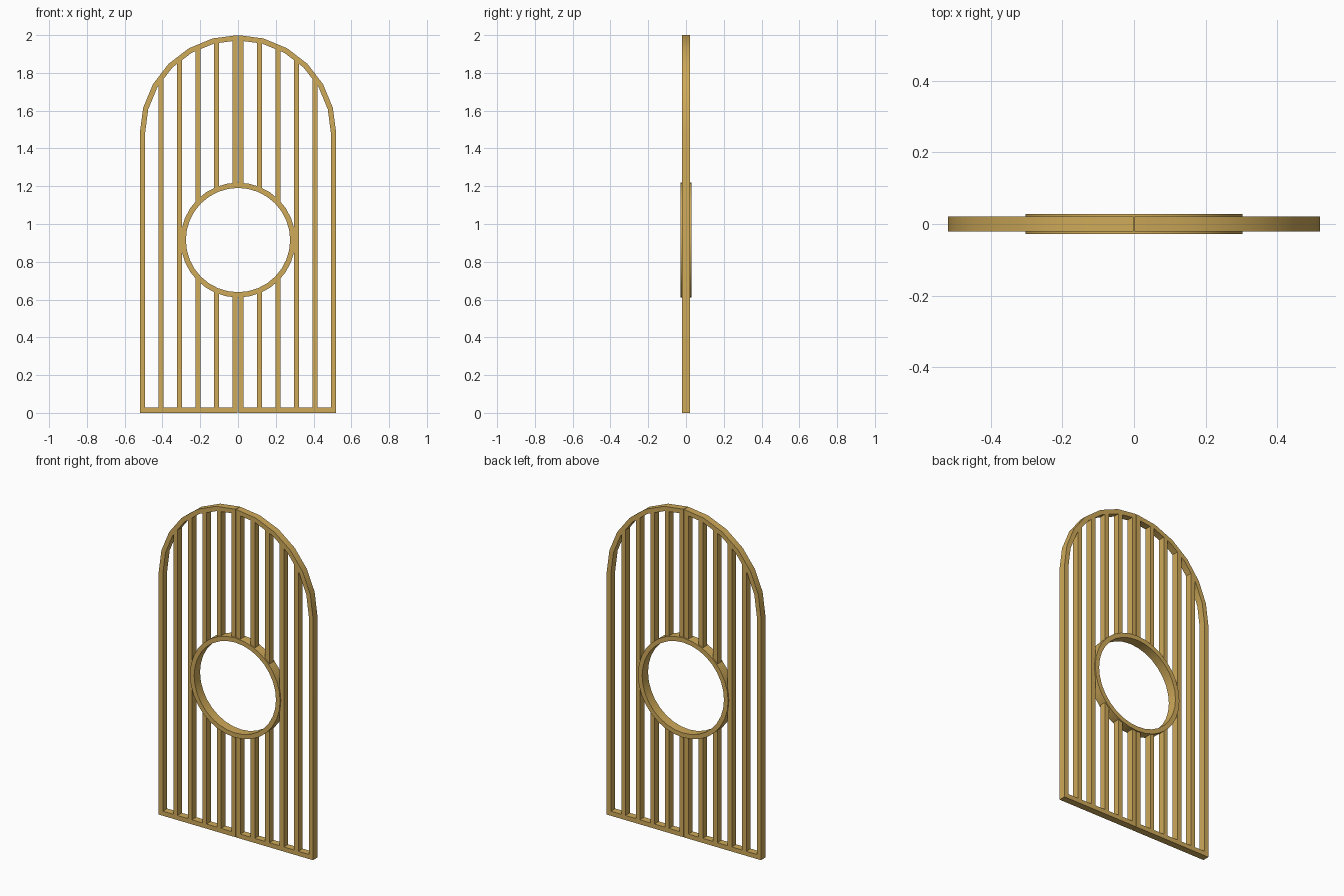
import bpy, bmesh, math

if "Cube" in bpy.data.objects:
    bpy.data.objects.remove(bpy.data.objects["Cube"])

W, T, D = 0.52, 0.028, 0.042      # half width, bar thickness, depth
SPRING, GAP = 1.48, 0.002         # arch spring height, half gap between leaves
RZ, RO, RI, RD = 0.915, 0.304, 0.276, 0.057   # ring centre, radii, depth

mat = bpy.data.materials.new("brass")
mat.diffuse_color = (0.62, 0.40, 0.10, 1)
mat.use_nodes = True
mat.node_tree.nodes["Principled BSDF"].inputs["Base Color"].default_value = mat.diffuse_color


def finish(bm, name, mirror=False):
    bmesh.ops.recalc_face_normals(bm, faces=bm.faces)
    me = bpy.data.meshes.new(name)
    bm.to_mesh(me)
    bm.free()
    me.materials.append(mat)
    ob = bpy.data.objects.new(name, me)
    bpy.context.collection.objects.link(ob)
    if mirror:
        ob.modifiers.new("mirror", 'MIRROR')
    bpy.ops.object.select_all(action='DESELECT')
    ob.select_set(True)
    bpy.context.view_layer.objects.active = ob
    bpy.ops.object.shade_smooth_by_angle(angle=math.radians(30))
    return ob


def band(name, outer, inner, depth, mirror=False):
    """Closed strip between two matching xz outlines, given depth in y."""
    bm = bmesh.new()
    loops = [[bm.verts.new((x, y, z)) for x, z in pts]
             for pts, y in ((outer, -depth / 2), (inner, -depth / 2),
                            (inner, depth / 2), (outer, depth / 2))]
    n = len(outer)
    for k in range(4):
        a, b = loops[k], loops[(k + 1) % 4]
        for i in range(n):
            j = (i + 1) % n
            bm.faces.new((a[i], a[j], b[j], b[i]))
    return finish(bm, name, mirror)


def arch(r, x_end):
    """Quarter arch of six sides, cut off at the meeting stile."""
    pts = [(r * math.cos(math.radians(15 * i)),
            SPRING + r * math.sin(math.radians(15 * i))) for i in range(7)]
    (xa, za), (xb, zb) = pts[5], pts[6]
    pts[6] = (x_end, za + (zb - za) * (xa - x_end) / (xa - xb))
    return pts


def bar(name, x, z0, z1):
    bm = bmesh.new()
    bmesh.ops.create_cube(bm, size=1)
    for v in bm.verts:
        v.co = (x + v.co.x * T, v.co.y * D, (z0 + z1) / 2 + v.co.z * (z1 - z0))
    return finish(bm, name, True)


# Arched frame of each gate leaf
outer = [(GAP, 0), (W, 0)] + arch(W, GAP)
inner = [(GAP + T, T), (W - T, T)] + arch(W - T, GAP + T)
# the stile is left out where the round opening sits, so split into two open strips
def leaf_frame():
    bm = bmesh.new()
    rows = []
    o = [(GAP, RZ - 0.29)] + outer + [(GAP, RZ + 0.29)]
    i = [(GAP + T, RZ - 0.29)] + inner + [(GAP + T, RZ + 0.29)]
    for (ox, oz), (ix, iz) in zip(o, i):
        rows.append([bm.verts.new(c) for c in ((ox, -D / 2, oz), (ix, -D / 2, iz),
                                               (ix, D / 2, iz), (ox, D / 2, oz))])
    for a, b in zip(rows, rows[1:]):
        for k in range(4):
            m = (k + 1) % 4
            bm.faces.new((a[k], a[m], b[m], b[k]))
    bm.faces.new(rows[0])
    bm.faces.new(rows[-1])
    finish(bm, "leaf_frame", True)


leaf_frame()

# Upright bars, interrupted by the ring where they meet it
for n in range(1, 5):
    x = 0.016 + n * 0.098
    top = SPRING + math.sqrt(0.502 ** 2 - x * x)
    if x < 0.29:
        h = math.sqrt(0.29 ** 2 - x * x)
        bar(f"lower_bar_{n}", x, T / 2, RZ - h)
        bar(f"upper_bar_{n}", x, RZ + h, top)
    else:
        bar(f"full_bar_{n}", x, T / 2, top)

# Central ring
N = 32
circle = lambda r: [(r * math.cos(2 * math.pi * i / N),
                     RZ + r * math.sin(2 * math.pi * i / N)) for i in range(N)]
band("centre_ring", circle(RO), circle(RI), RD)
